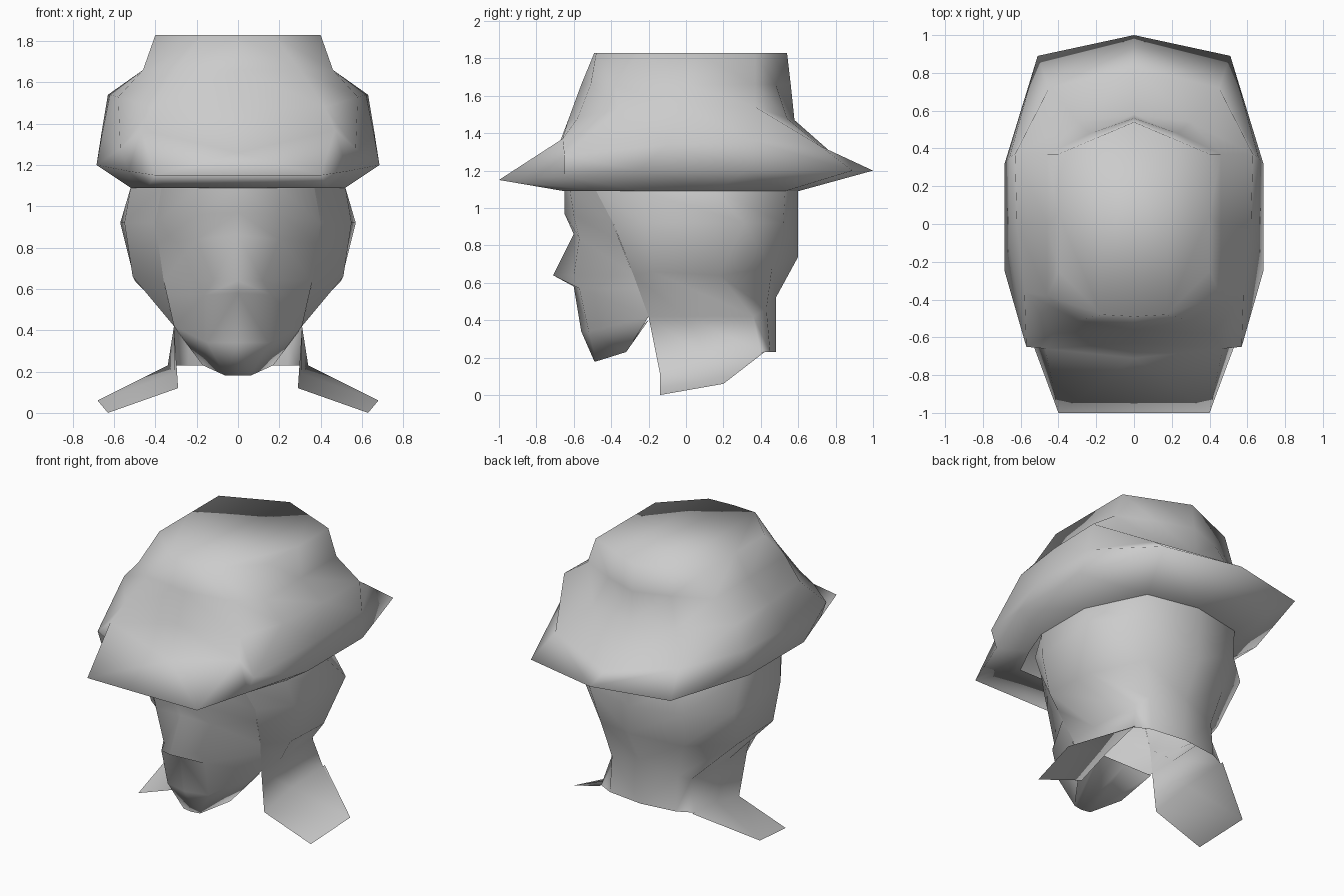
import bpy

default_cube = bpy.data.objects.get("Cube")
if default_cube:
    bpy.data.objects.remove(default_cube, do_unlink=True)


def make_material(name, colour):
    material = bpy.data.materials.new(name)
    material.use_nodes = True
    material.diffuse_color = colour
    shader = material.node_tree.nodes["Principled BSDF"]
    shader.inputs["Base Color"].default_value = colour
    return material


plain_grey = make_material("plain grey", (.6, .6, .6, 1))


def level(height, *points):
    """A half ring at one height, from front to back."""
    return [(x, y, height) for x, y in points]


def loft_half(name, rings, cap=False, extra=()):
    """Bridge half rings from top to bottom and mirror them across x."""
    columns = len(rings[0])
    vertices = [point for ring in rings for point in ring]
    faces = []
    for row in range(len(rings) - 1):
        for column in range(columns - 1):
            upper = row * columns + column
            lower = upper + columns
            faces.append((upper, lower, lower + 1, upper + 1))
    if cap:
        faces.append(tuple(range(columns)))
    # Additional panel hung from the first points of the last ring
    if extra:
        start = len(vertices)
        base = start - columns
        vertices.extend(extra)
        for step in range(len(extra) - 1):
            faces.append((base + step, start + step,
                          start + step + 1, base + step + 1))

    mesh = bpy.data.meshes.new(name)
    mesh.from_pydata(vertices, [], faces)
    mesh.materials.append(plain_grey)
    part = bpy.data.objects.new(name, mesh)
    bpy.context.collection.objects.link(part)

    mirror = part.modifiers.new("left and right", "MIRROR")
    mirror.use_clip = True
    mirror.merge_threshold = .001
    bpy.ops.object.select_all(action="DESELECT")
    part.select_set(True)
    bpy.context.view_layer.objects.active = part
    bpy.ops.object.modifier_apply(modifier=mirror.name)
    bpy.ops.object.shade_smooth()
    return part


# Hat: crown, bulging shoulder, pointed brim and underside
crown_top = level(1.83, (0, -.49), (.17, -.48), (.4, -.25), (.4, .05),
                  (.4, .37), (.2, .455), (0, .54))
crown_waist = level(1.66, (0, -.56), (.3, -.51), (.46, -.38), (.46, 0),
                    (.46, .37), (.23, .48), (0, .56))
shoulder = [(0, -.63, 1.47), (.42, -.58, 1.48), (.58, -.36, 1.53),
            (.62, 0, 1.54), (.63, .37, 1.54), (.3, .54, 1.48), (0, .58, 1.47)]
brim_root = [(0, -.71, 1.26), (.47, -.66, 1.37), (.57, -.65, 1.28),
             (.66, -.1, 1.34), (.66, .35, 1.36), (.45, .72, 1.33), (0, .83, 1.25)]
brim_edge = [(0, -1, 1.15), (.4, -1, 1.15), (.53, -.65, 1.17),
             (.685, -.25, 1.2), (.685, .32, 1.2), (.51, .89, 1.2), (0, 1, 1.2)]
underside = level(1.09, (0, -.65), (.34, -.65), (.44, -.45), (.52, -.24),
                  (.52, .16), (.34, .53), (0, .6))
loft_half("hat", [crown_top, crown_waist, shoulder, brim_root,
                  brim_edge, underside], cap=True)

# Hair narrowing into the open neck, with a collar flap on each side
hair_top = level(1.09, (.37, -.48), (.52, -.24), (.52, .16), (.34, .53), (0, .6))
hair_wide = level(.92, (.4, -.39), (.55, -.2), (.57, .31), (.34, .52), (0, .6))
hair_low = [(.36, -.28, .64), (.51, -.18, .66), (.5, .18, .64),
            (.3, .46, .68), (0, .6, .74)]
neck_top = [(.31, -.2, .42), (.31, 0, .42), (.29, .36, .42),
            (.24, .43, .46), (0, .48, .52)]
neck_base = [(.29, -.14, .12), (.31, .12, .19), (.34, .4, .23),
             (.24, .45, .23), (0, .48, .23)]
collar_edge = [(.63, -.14, 0), (.68, .2, .06), (.34, .42, .23)]
loft_half("hair_and_neck", [hair_top, hair_wide, hair_low, neck_top, neck_base],
          extra=collar_edge)

# Face with brow, nose, chin and the underside of the jaw
forehead = level(1.09, (0, -.65), (.2, -.62), (.37, -.48))
temple = [(0, -.65, .97), (.2, -.6, .96), (.4, -.39, .92)]
brow = [(0, -.6, .86), (.2, -.57, .84), (.386, -.352, .82)]
nose_tip = level(.64, (0, -.71), (.12, -.6), (.36, -.28))
nose_base = [(0, -.6, .58), (.16, -.57, .57), (.344, -.254, .57)]
mouth = [(0, -.56, .34), (.15, -.52, .34), (.31, -.2, .42)]
chin = [(0, -.49, .18), (.06, -.48, .18), (.17, -.32, .23)]
throat = level(.4, (0, -.2), (.1, -.2), (.3, -.2))
loft_half("face", [forehead, temple, brow, nose_tip, nose_base,
                   mouth, chin, throat])
